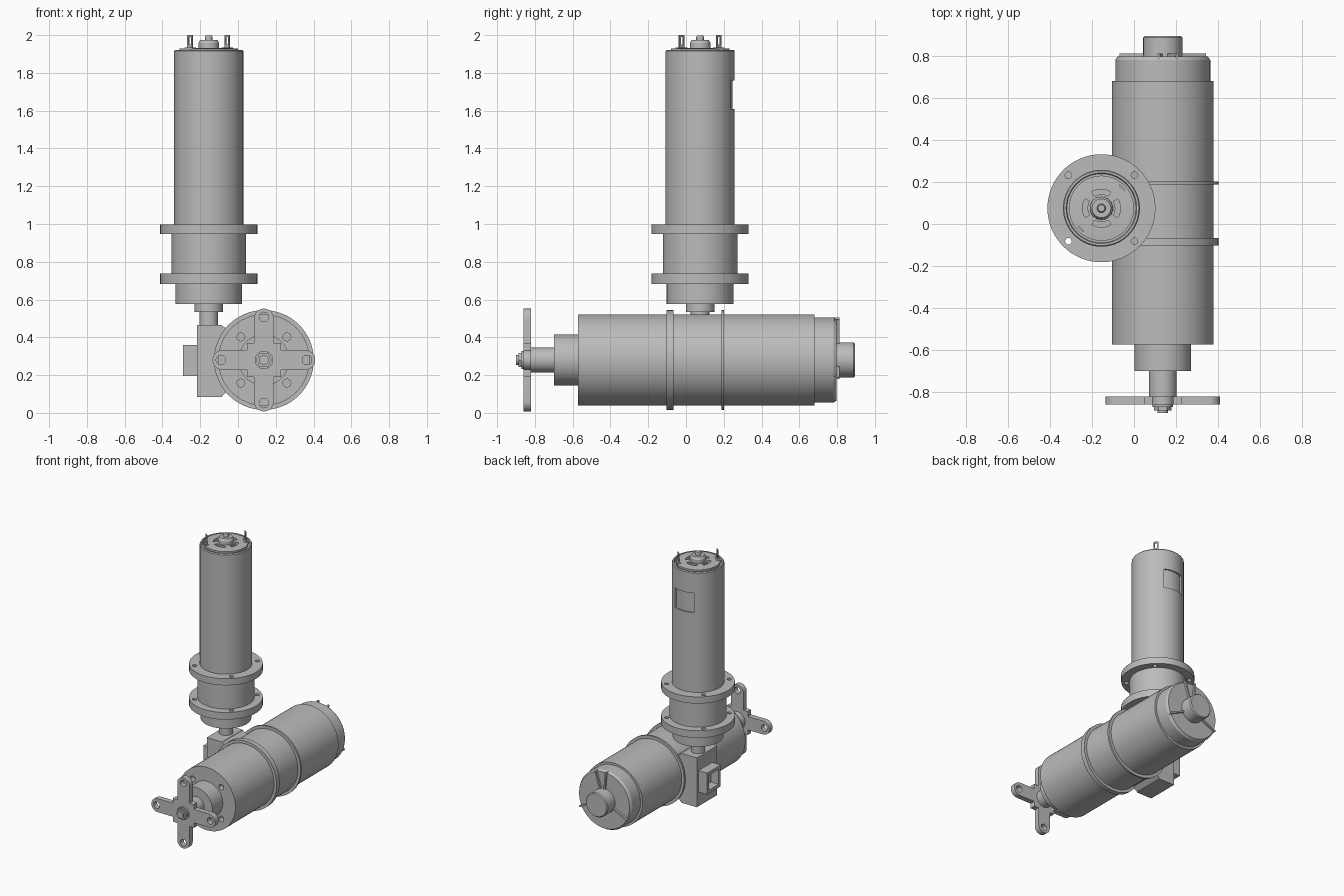
import bpy, bmesh
from math import sin, cos, pi, radians
from mathutils import Matrix, Vector

if "Cube" in bpy.data.objects:
    bpy.data.objects.remove(bpy.data.objects["Cube"])

grey = bpy.data.materials.new("machine_grey")
grey.use_nodes = True
GREY = (0.5, 0.5, 0.5, 1)
grey.diffuse_color = GREY
grey.node_tree.nodes["Principled BSDF"].inputs["Base Color"].default_value = GREY

MX, MY = -0.155, 0.075          # upright motor axis
CX, CZ = 0.137, 0.28            # lying cylinder axis
UPRIGHT = Matrix.Translation((MX, MY, 0))
LYING = Matrix.Translation((CX, 0, CZ)) @ Matrix.Rotation(-pi / 2, 4, 'X')


def finish(name, bm, frame=Matrix()):
    bmesh.ops.transform(bm, matrix=frame, verts=bm.verts)
    bmesh.ops.recalc_face_normals(bm, faces=bm.faces)
    mesh = bpy.data.meshes.new(name)
    bm.to_mesh(mesh)
    bm.free()
    mesh.materials.append(grey)
    ob = bpy.data.objects.new(name, mesh)
    bpy.context.collection.objects.link(ob)
    return ob


def lathe(name, profile, frame, sides=64):
    """Solid of revolution from (radius, height) points."""
    bm = bmesh.new()
    rings = [[bm.verts.new((r * cos(2 * pi * i / sides), r * sin(2 * pi * i / sides), h))
              for i in range(sides)] for r, h in profile]
    for a, b in zip(rings, rings[1:]):
        for i in range(sides):
            j = (i + 1) % sides
            bm.faces.new((a[i], a[j], b[j], b[i]))
    bm.faces.new(rings[0])
    bm.faces.new(rings[-1])
    return finish(name, bm, frame)


def disc(name, r, low, high, frame, sides=24):
    return lathe(name, [(r, low), (r, high)], frame, sides)


def prism(name, outline, low, high, frame=Matrix()):
    bm = bmesh.new()
    face = bm.faces.new([bm.verts.new((x, y, low)) for x, y in outline])
    out = bmesh.ops.extrude_face_region(bm, geom=[face])
    top = [v for v in out["geom"] if isinstance(v, bmesh.types.BMVert)]
    bmesh.ops.translate(bm, vec=(0, 0, high - low), verts=top)
    return finish(name, bm, frame)


def box(name, low, high, frame=Matrix()):
    (x0, y0, z0), (x1, y1, z1) = low, high
    return prism(name, [(x0, y0), (x1, y0), (x1, y1), (x0, y1)], z0, z1, frame)


def sector(name, r0, r1, mid, half, low, high, frame, steps=10):
    """Curved bar: an arc of a ring, angles in degrees."""
    ang = [radians(mid - half + 2 * half * i / steps) for i in range(steps + 1)]
    pts = [(r1 * cos(a), r1 * sin(a)) for a in ang] + [(r0 * cos(a), r0 * sin(a)) for a in reversed(ang)]
    return prism(name, pts, low, high, frame)


def cut(ob, cutters):
    for c in cutters:
        mod = ob.modifiers.new("cut", 'BOOLEAN')
        mod.object, mod.solver = c, 'EXACT'
        bpy.context.view_layer.objects.active = ob
        bpy.ops.object.modifier_apply(modifier=mod.name)
        bpy.data.objects.remove(c)


# Upright motor can with rim, recessed top and side window
motor = lathe("motor_can", [(0.183, 0.99), (0.183, 1.915), (0.178, 1.922), (0.168, 1.922),
                            (0.164, 1.912), (0.155, 1.912), (0.155, 1.928), (0.12, 1.931)], UPRIGHT)
vents = [sector("vent", 0.066, 0.09, a, 30, 1.9, 2, UPRIGHT) for a in range(0, 360, 90)]
window = sector("window", 0.172, 0.2, 90, 26, 1.61, 1.76, UPRIGHT)
cut(motor, vents + [window])
lathe("motor_bearing", [(0.055, 1.92), (0.055, 1.958), (0.045, 1.975), (0.021, 1.975),
                        (0.021, 1.99), (0.016, 1.998)], UPRIGHT, 32)

# Two terminal loops, set across the diagonal
for i, turn in enumerate((45, 225)):
    frame = UPRIGHT @ Matrix.Rotation(radians(turn), 4, 'Z') @ Matrix.Translation((0.139, 0, 0))
    box(f"terminal_base_{i}", (-0.014, -0.03, 1.915), (0.014, 0.03, 1.935), frame)
    tab = box(f"terminal_{i}", (-0.004, -0.018, 1.92), (0.004, 0.018, 2.0), frame)
    cut(tab, [box("slot", (-0.02, -0.009, 1.95), (0.02, 0.009, 1.99), frame)])

# Gear housing: flange, neck, flange, stepped nose
housing = lathe("gear_housing", [(0.05, 0.45), (0.05, 0.535), (0.075, 0.535), (0.075, 0.577),
                                 (0.177, 0.577), (0.177, 0.683), (0.257, 0.683), (0.257, 0.738),
                                 (0.198, 0.738), (0.198, 0.947), (0.257, 0.947), (0.257, 0.998),
                                 (0.18, 0.998)], UPRIGHT)
cut(housing, [disc("bolt_hole", 0.016, 0.6, 1.1,
                   UPRIGHT @ Matrix.Translation((0.157 * sx, 0.157 * sy, 0)), 16)
              for sx in (-1, 1) for sy in (-1, 1)])

# Drive box, saddle to the cylinder and hollow square outlet
box("drive_box", (-0.217, -0.07, 0.085), (-0.085, 0.178, 0.465))
saddle = [(-0.09, 0.085), (-0.05, 0.118), (0.05, 0.118), (0.05, 0.44), (-0.05, 0.44), (-0.09, 0.465)]
stand = Matrix.Rotation(pi / 2, 4, 'X')
prism("saddle", saddle, -0.178, 0.07, stand)
outlet = box("outlet", (-0.29, MY - 0.083, 0.195), (-0.21, MY + 0.083, 0.36))
cut(outlet, [box("bore", (-0.4, MY - 0.058, 0.22), (-0.225, MY + 0.058, 0.335))])

# Lying cylinder with front boss, shaft and rear cap
body = lathe("cylinder_body", [(0.066, -0.83), (0.066, -0.7), (0.135, -0.7), (0.135, -0.573),
                               (0.242, -0.573), (0.242, 0.68), (0.226, 0.68), (0.226, 0.78),
                               (0.215, 0.797), (0.093, 0.797), (0.093, 0.887), (0.086, 0.895)], LYING)
cut(body, [disc("screw_hole", 0.021, -0.65, -0.53,
                LYING @ Matrix.Translation((0.122 * sx, 0.122 * sy, 0)), 16)
           for sx in (-1, 1) for sy in (-1, 1)])
for name, low, high in (("front_ring", -0.103, -0.066), ("rear_ring", 0.188, 0.202)):
    disc(name, 0.264, low, high, LYING, 64)

# Thin ribs on the rear cap (local y points down)
for i, a in enumerate((72, 95, 205, 335)):
    box(f"cap_rib_{i}", (0.09, -0.006, 0.77), (0.225, 0.006, 0.812),
        LYING @ Matrix.Rotation(radians(-a), 4, 'Z'))

# Four-armed plate: stepped corners, rounded arm ends, end holes
W, HUB, REACH = 0.052, 0.09, 0.22
arm = [(HUB, -HUB), (HUB, -W)]
arm += [(REACH + W * cos(t), W * sin(t)) for t in (-pi / 2 + pi * k / 14 for k in range(15))]
arm += [(HUB, W)]
outline = []
for k in range(4):
    turn = Matrix.Rotation(k * pi / 2, 2)
    outline += [tuple(turn @ Vector(p)) for p in arm]
plate = prism("cross_plate", outline, -0.86, -0.82, LYING)
cut(plate, [disc("end_hole", 0.025, -1, -0.7, LYING @ Matrix.Rotation(k * pi / 2, 4, 'Z')
                 @ Matrix.Translation((0.228, 0, 0)), 20) for k in range(4)])
disc("washer", 0.048, -0.872, -0.855, LYING, 32)
disc("hex_nut", 0.042, -0.888, -0.87, LYING, 6)
disc("shaft_tip", 0.026, -0.9, -0.88, LYING, 24)

# Smooth the round walls, keep the edges crisp
bpy.ops.object.select_all(action='DESELECT')
for ob in bpy.context.collection.objects:
    if ob.type == 'MESH' and grey.name in ob.data.materials:
        ob.select_set(True)
        bpy.context.view_layer.objects.active = ob
bpy.ops.object.shade_smooth_by_angle(angle=radians(30))
